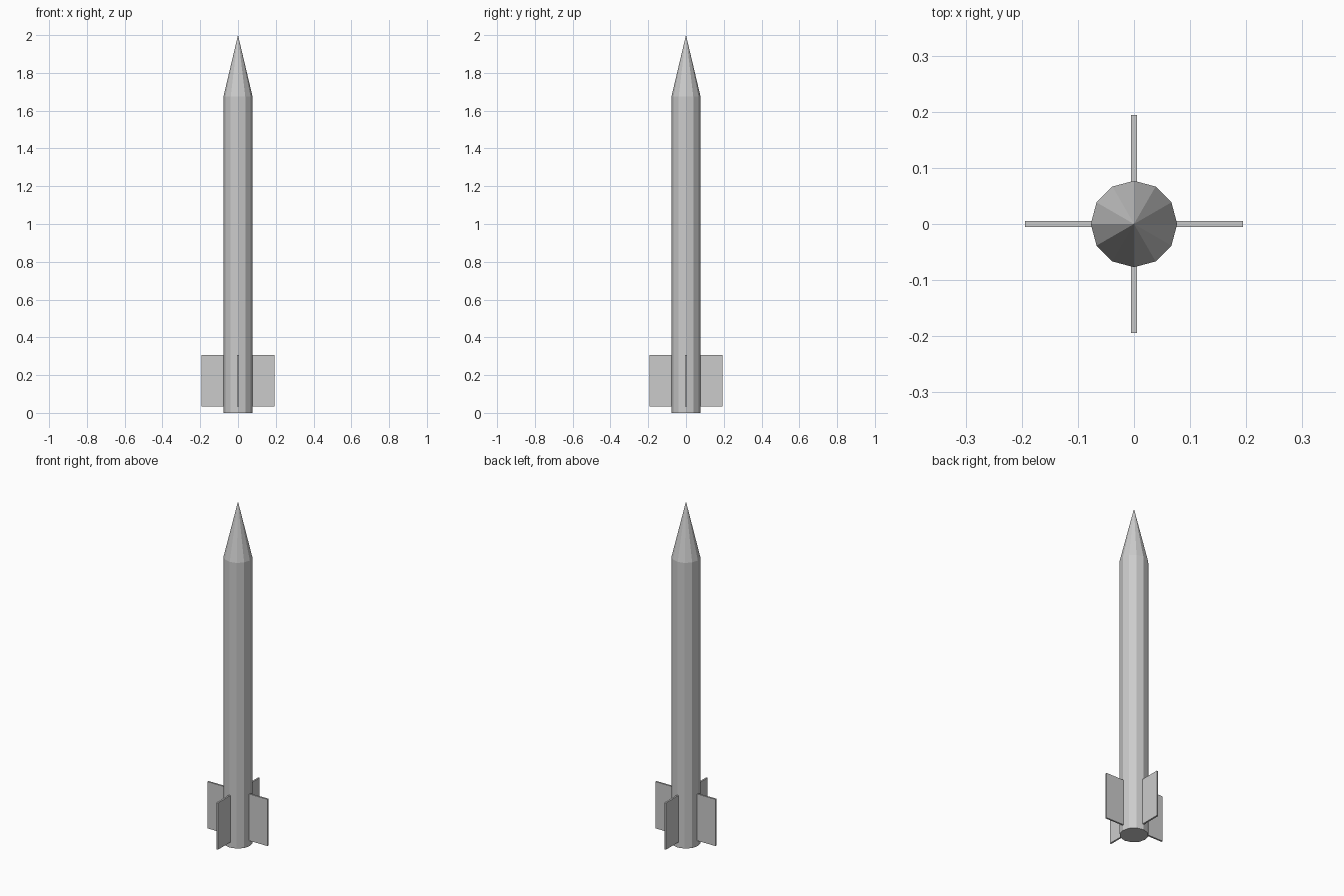
import bpy
import bmesh
from math import pi
from mathutils import Matrix, Vector

if "Cube" in bpy.data.objects:
    bpy.data.objects.remove(bpy.data.objects["Cube"])

SIDES = 12
RADIUS = 0.077
SHOULDER = 1.675   # height where the nose begins
TOP = 2.0


def add_object(name, bm):
    bmesh.ops.recalc_face_normals(bm, faces=bm.faces)
    mesh = bpy.data.meshes.new(name)
    bm.to_mesh(mesh)
    bm.free()
    obj = bpy.data.objects.new(name, mesh)
    bpy.context.collection.objects.link(obj)
    return obj


# Body and nose: one faceted shell, bottom disc extruded up and capped by a point
bm = bmesh.new()
bmesh.ops.create_circle(bm, cap_ends=True, segments=SIDES, radius=RADIUS)
base = bm.faces[:]
ring = bmesh.ops.extrude_face_region(bm, geom=base, use_keep_orig=True)["geom"]
bmesh.ops.translate(bm, vec=(0, 0, SHOULDER),
                    verts=[g for g in ring if isinstance(g, bmesh.types.BMVert)])
cap = [g for g in ring if isinstance(g, bmesh.types.BMFace)]
tip = bmesh.ops.poke(bm, faces=cap)["verts"][0]
tip.co = Vector((0, 0, TOP))
add_object("rocket_body", bm)

# Four rectangular fins around the tail, rooted just inside the body
inner, outer = 0.07, 0.194
low, high = 0.033, 0.307
for i in range(4):
    bm = bmesh.new()
    size = Matrix.Diagonal((outer - inner, 0.01, high - low, 1))
    place = Matrix.Translation(((inner + outer) / 2, 0, (low + high) / 2))
    bmesh.ops.create_cube(bm, size=1,
                          matrix=Matrix.Rotation(i * pi / 2, 4, 'Z') @ place @ size)
    add_object(f"tail_fin_{i + 1}", bm)
